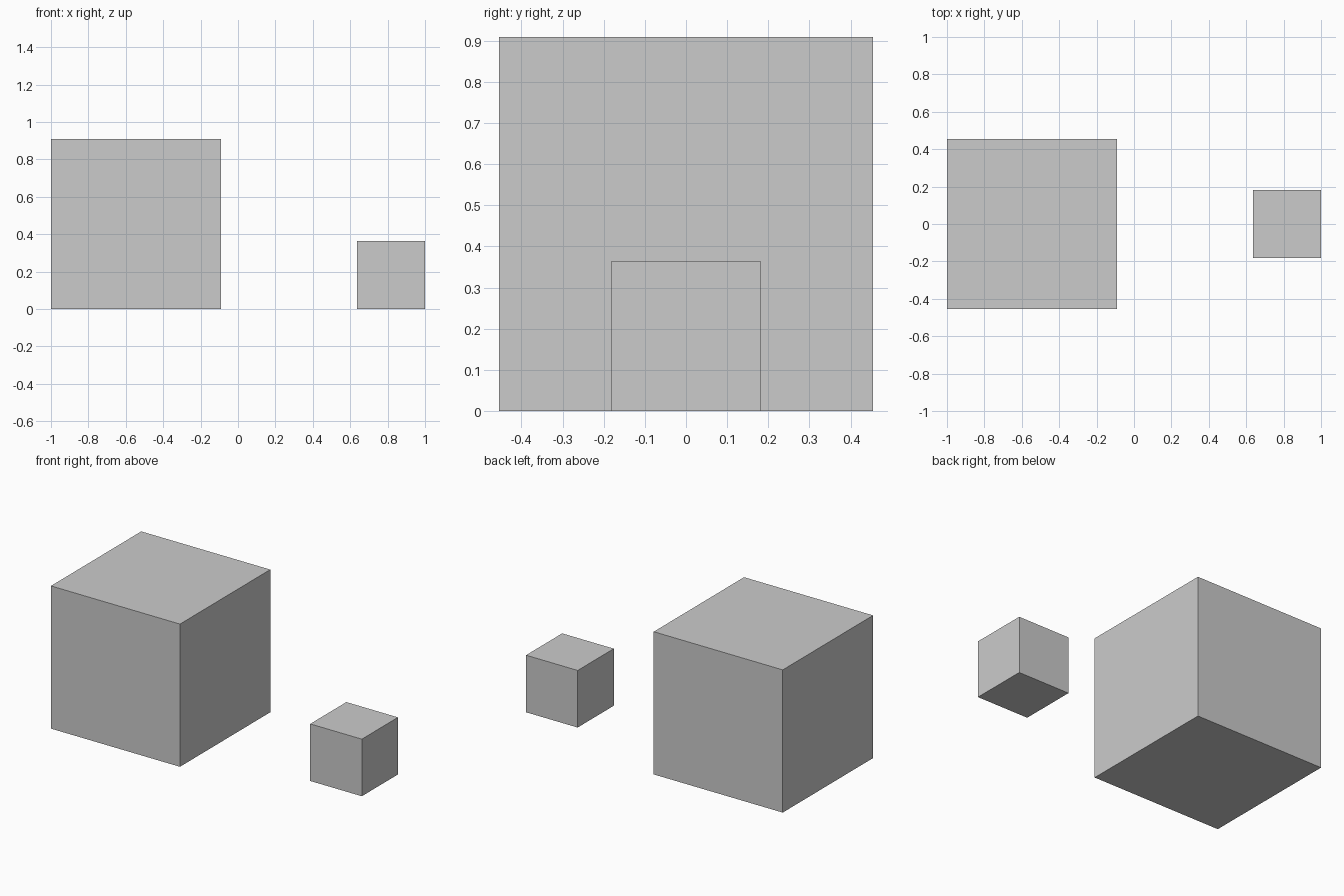
import bpy

if "Cube" in bpy.data.objects:
    bpy.data.objects.remove(bpy.data.objects["Cube"])


def cube(name, size, x):
    """Cube standing on z = 0, centred on y = 0."""
    bpy.ops.mesh.primitive_cube_add(size=size, location=(x, 0, size / 2))
    bpy.context.object.name = name


unit = 2 / 2.2  # large cube edge

# Large cube flush with the left end
cube("large_cube", unit, -1 + unit / 2)

# Small cube flush with the right end
cube("small_cube", 0.4 * unit, 1 - 0.2 * unit)
